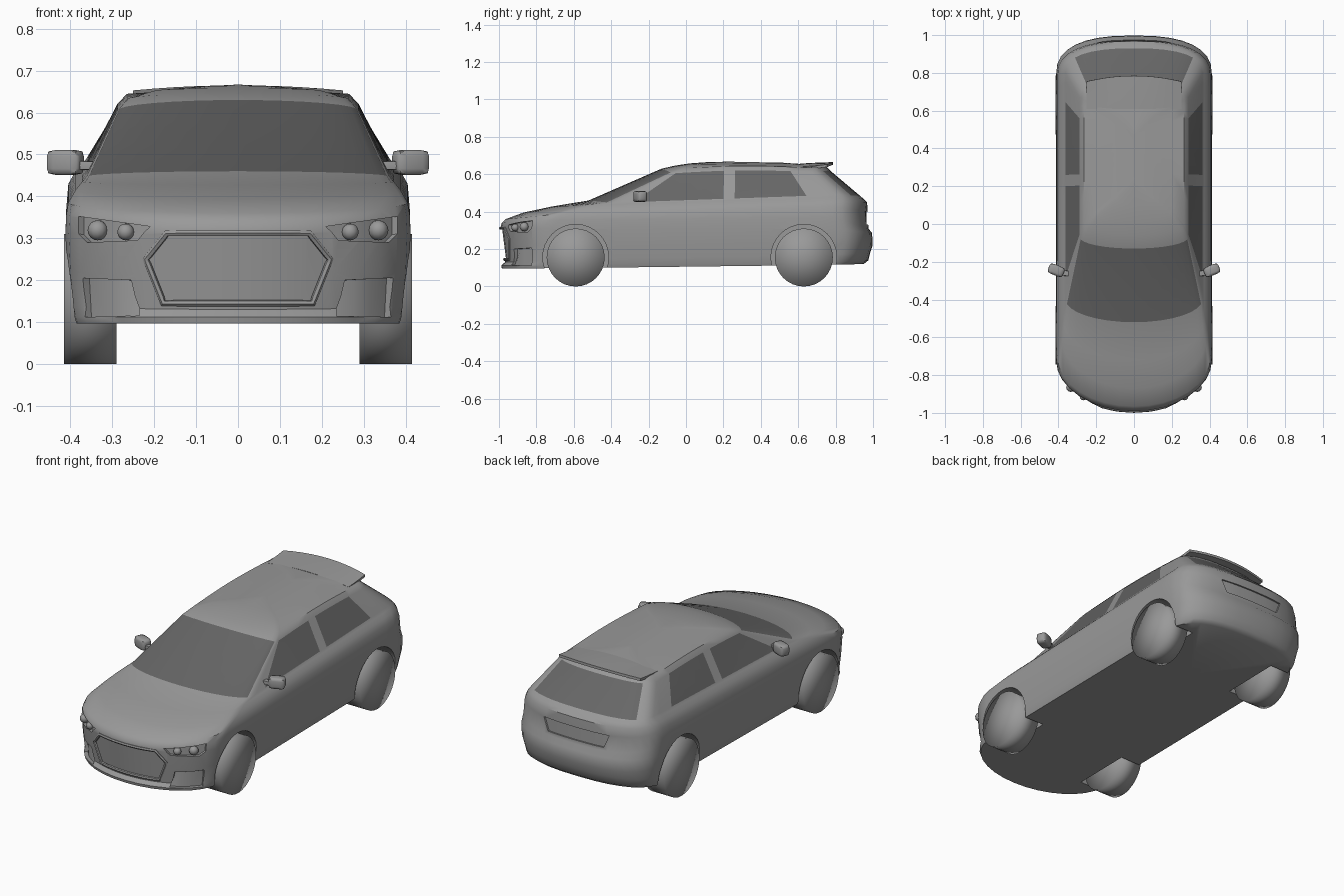
import bpy
import bmesh
from math import sin, cos, pi, radians
from mathutils import Vector
from mathutils.bvhtree import BVHTree

if "Cube" in bpy.data.objects:
    bpy.data.objects.remove(bpy.data.objects["Cube"], do_unlink=True)


def material(name, grey):
    mat = bpy.data.materials.new(name)
    mat.use_nodes = True
    colour = (grey, grey, grey, 1)
    mat.diffuse_color = colour
    mat.node_tree.nodes["Principled BSDF"].inputs["Base Color"].default_value = colour
    return mat


PAINT = material("grey_paint", 0.32)
GLASS = material("dark_glass", 0.135)


def activate(obj):
    bpy.ops.object.select_all(action='DESELECT')
    obj.select_set(True)
    bpy.context.view_layer.objects.active = obj


def make_object(name, bm, *mats):
    mesh = bpy.data.meshes.new(name)
    bm.to_mesh(mesh)
    bm.free()
    obj = bpy.data.objects.new(name, mesh)
    bpy.context.collection.objects.link(obj)
    for mat in mats:
        mesh.materials.append(mat)
    return obj


def apply_modifiers(obj):
    activate(obj)
    for mod in list(obj.modifiers):
        bpy.ops.object.modifier_apply(modifier=mod.name)


def smooth(obj, degrees=38):
    activate(obj)
    bpy.ops.object.shade_smooth_by_angle(angle=radians(degrees))


# Body rings from floor to roof: half width, front y, front bow, rear y, rear bow,
# then heights at front centre, front corner, rear corner and rear centre
LOWER = [
    (0, -.5, .1, .5, .1, .1, .105, .115, .115),
    (.39, -.985, .26, .95, .2, .097, .097, .115, .12),
    (.395, -.988, .26, .975, .2, .112, .112, .13, .14),
    (.4, -.968, .25, .985, .2, .13, .14, .17, .18),
    (.408, -.98, .26, .998, .2, .22, .22, .24, .22),
    (.412, -.992, .27, .995, .2, .315, .31, .31, .285),
    (.41, -.985, .26, .975, .19, .34, .355, .37, .31),
    (.405, -.965, .26, .972, .19, .36, .385, .43, .4),
    (.388, -.87, .28, .968, .18, .395, .415, .46, .45),
    (.372, -.72, .2, .95, .15, .427, .435, .478, .468),
    (.362, -.52, .12, .93, .13, .46, .447, .49, .485),
]
UPPER = [
    (.288, -.13, .06, .77, .1, .63, .605, .612, .62),
    (.265, -.06, .05, .75, .09, .646, .632, .634, .642),
    (.2, .02, .05, .68, .08, .658, .652, .645, .65),
    (.1, .1, .05, .6, .05, .664, .661, .656, .656),
    (0, .2, .05, .5, .05, .667, .667, .663, .663),
]
# Window pillar positions along the side, at the belt and at the roof
LOW_SPLIT = [0, .1, .5, .55, .87, 1]
HIGH_SPLIT = [0, .02, .37, .45, .85, 1]
ARC, SUB = 8, 3
BELT = len(LOWER) - 1
SIDE_END = ARC + SUB * 5


def half_ring(ring, split, arch):
    w, yf, bf, yr, br, zf, zs, ze, zr = ring
    points = []
    for i in range(ARC + 1):
        a = i / ARC * pi / 2
        t = 1 - cos(a)
        points.append((w * sin(a), yf + bf * t, zf + (zs - zf) * t))
    for i in range(1, SUB * 5):
        j, r = divmod(i, SUB)
        f = split[j] + (split[j + 1] - split[j]) * r / SUB
        y = yf + bf + (yr - br - yf - bf) * f
        points.append((w, y, zs + (ze - zs) * f + arch * sin(pi * f)))
    for i in range(ARC, -1, -1):
        a = i / ARC * pi / 2
        t = 1 - max(cos(a), 0) ** .8
        points.append((w * sin(a) ** .8, yr - br * t, zr + (ze - zr) * t))
    return points


def is_glass(k, i):
    if k != BELT:
        return False
    windscreen = i < ARC - 1
    front_side = ARC + SUB <= i < ARC + 2 * SUB
    rear_side = ARC + 3 * SUB <= i < ARC + 4 * SUB
    rear_window = i >= SIDE_END + 3
    return windscreen or front_side or rear_side or rear_window


rings = [half_ring(r, LOW_SPLIT, 0) for r in LOWER]
rings += [half_ring(r, HIGH_SPLIT, .012 if n < 2 else 0) for n, r in enumerate(UPPER)]
bm = bmesh.new()
for s in (1, -1):
    grid = [[bm.verts.new((s * x, y, z)) for x, y, z in ring] for ring in rings]
    for k in range(len(grid) - 1):
        for i in range(len(grid[k]) - 1):
            face = bm.faces.new((grid[k][i], grid[k][i + 1], grid[k + 1][i + 1], grid[k + 1][i]))
            face.material_index = int(is_glass(k, i))
bmesh.ops.remove_doubles(bm, verts=bm.verts[:], dist=1e-5)
bmesh.ops.recalc_face_normals(bm, faces=bm.faces[:])
surface = BVHTree.FromBMesh(bm)
body = make_object("body", bm, PAINT, GLASS)


def on_body(x, z, end=-1):
    """Point on the nose (end=-1) or tail (end=1) of the body."""
    ray = (Vector((x, end * 3, z)), Vector((0, -end, 0)))
    hit = surface.ray_cast(*ray)[0]
    return hit or surface.find_nearest(Vector((x, end, z)))[0]


def recess(outline, depth, end=-1):
    """Sink a panel that follows the curve of the body."""
    bm = bmesh.new()
    bm.faces.new([bm.verts.new((x, 0, z)) for x, z in outline])
    for i in range(-10, 11):
        bmesh.ops.bisect_plane(bm, geom=bm.verts[:] + bm.edges[:] + bm.faces[:],
                               plane_co=(i * .041, 0, 0), plane_no=(1, 0, 0))
    for v in bm.verts:
        v.co = on_body(v.co.x, v.co.z, end)
    cutter = make_object("panel_cutter", bm, PAINT)
    solid = cutter.modifiers.new("thickness", 'SOLIDIFY')
    solid.thickness = depth * 2
    solid.offset = 0
    cut_body(cutter)


def cut_body(cutter):
    cutter.hide_render = True
    mod = body.modifiers.new("cut", 'BOOLEAN')
    mod.operation = 'DIFFERENCE'
    mod.solver = 'EXACT'
    mod.object = cutter
    apply_modifiers(body)
    bpy.data.objects.remove(cutter, do_unlink=True)


def disc(name, x, y, z, radius, width):
    bpy.ops.mesh.primitive_cylinder_add(vertices=32, radius=radius, depth=width,
                                        end_fill_type='TRIFAN', location=(x, y, z),
                                        rotation=(0, pi / 2, 0))
    obj = bpy.context.object
    obj.name = name
    obj.data.materials.append(PAINT)
    return obj


# Wheels and their arches
AXLES = {"front": -.59, "rear": .63}
for axle, y in AXLES.items():
    for side, s in (("left", 1), ("right", -1)):
        cut_body(disc("arch_cutter", s * .39, y, .156, .176, .24))
        wheel = disc(f"{axle}_{side}_wheel", s * .3525, y, .155, .155, .125)
        bpy.ops.object.shade_smooth()

# Grille, headlight, air intake and number plate recesses
half_grille = [(.17, .312), (.22, .25), (.178, .145)]
grille = half_grille + [(-x, z) for x, z in reversed(half_grille)]
headlight = [(.38, .352), (.21, .328), (.24, .295), (.36, .29), (.38, .31)]
intake = [(.37, .205), (.255, .2), (.235, .115), (.365, .112)]
recess(grille, .008)
for s in (1, -1):
    recess([(s * x, z) for x, z in headlight], .016)
    recess([(s * x, z) for x, z in intake], .02)
recess([(-.17, .33), (.17, .33), (.2, .4), (-.2, .4)], .008, end=1)
smooth(body)

# Raised grille frame
curve = bpy.data.curves.new("grille_frame", 'CURVE')
curve.dimensions = '3D'
curve.bevel_depth = .008
curve.bevel_resolution = 1
path = []
for a, b in zip(grille, grille[1:] + grille[:1]):
    path += [Vector(a).lerp(Vector(b), i / 8) for i in range(8)]
spline = curve.splines.new('POLY')
spline.points.add(len(path) - 1)
spline.use_cyclic_u = True
for point, p in zip(spline.points, path):
    point.co = (*on_body(p.x, p.y), 1)
frame = bpy.data.objects.new("grille_frame", curve)
bpy.context.collection.objects.link(frame)
curve.materials.append(PAINT)
activate(frame)
bpy.ops.object.convert(target='MESH')
smooth(bpy.context.object)

# Headlight lenses and door mirrors
for side, s in (("left", 1), ("right", -1)):
    for name, x, z, r in (("outer", .335, .319, .024), ("inner", .268, .315, .02)):
        spot = on_body(s * x, z) + Vector((0, .012, 0))
        bpy.ops.mesh.primitive_uv_sphere_add(segments=12, ring_count=8, radius=r, location=spot)
        lens = bpy.context.object
        lens.name = f"{side}_{name}_lens"
        lens.data.materials.append(PAINT)
        smooth(lens)
    for name, place, size, turn, level in (
            ("mirror", (.412, -.245, .481), (.085, .055, .06), 22, 2),
            ("mirror_arm", (.365, -.26, .474), (.06, .03, .022), 8, 1)):
        bpy.ops.mesh.primitive_cube_add(size=1, location=(s * place[0], *place[1:]),
                                        rotation=(0, 0, s * radians(turn)))
        part = bpy.context.object
        part.name = f"{side}_{name}"
        part.scale = size
        part.data.materials.append(PAINT)
        sub = part.modifiers.new("rounding", 'SUBSURF')
        sub.levels = sub.render_levels = level
        edges = part.data.attributes.new("crease_edge", 'FLOAT', 'EDGE')
        edges.data.foreach_set("value", [.4] * len(part.data.edges))
        apply_modifiers(part)
        smooth(part, 60)

# Roof spoiler
bm = bmesh.new()
rows = []
for i in range(-5, 6):
    x, b = i * .05, (i / 5) ** 2
    rows.append([bm.verts.new(p) for p in ((x, .61, .65 - .018 * b),
                                           (x, .7, .655 - .016 * b),
                                           (x, .785 - .03 * b, .658 - .012 * b))])
for a, b in zip(rows, rows[1:]):
    for i in range(2):
        bm.faces.new((a[i], b[i], b[i + 1], a[i + 1]))
bmesh.ops.recalc_face_normals(bm, faces=bm.faces[:])
spoiler = make_object("roof_spoiler", bm, PAINT)
solid = spoiler.modifiers.new("thickness", 'SOLIDIFY')
solid.thickness = .014
solid.offset = 0
apply_modifiers(spoiler)
smooth(spoiler)
